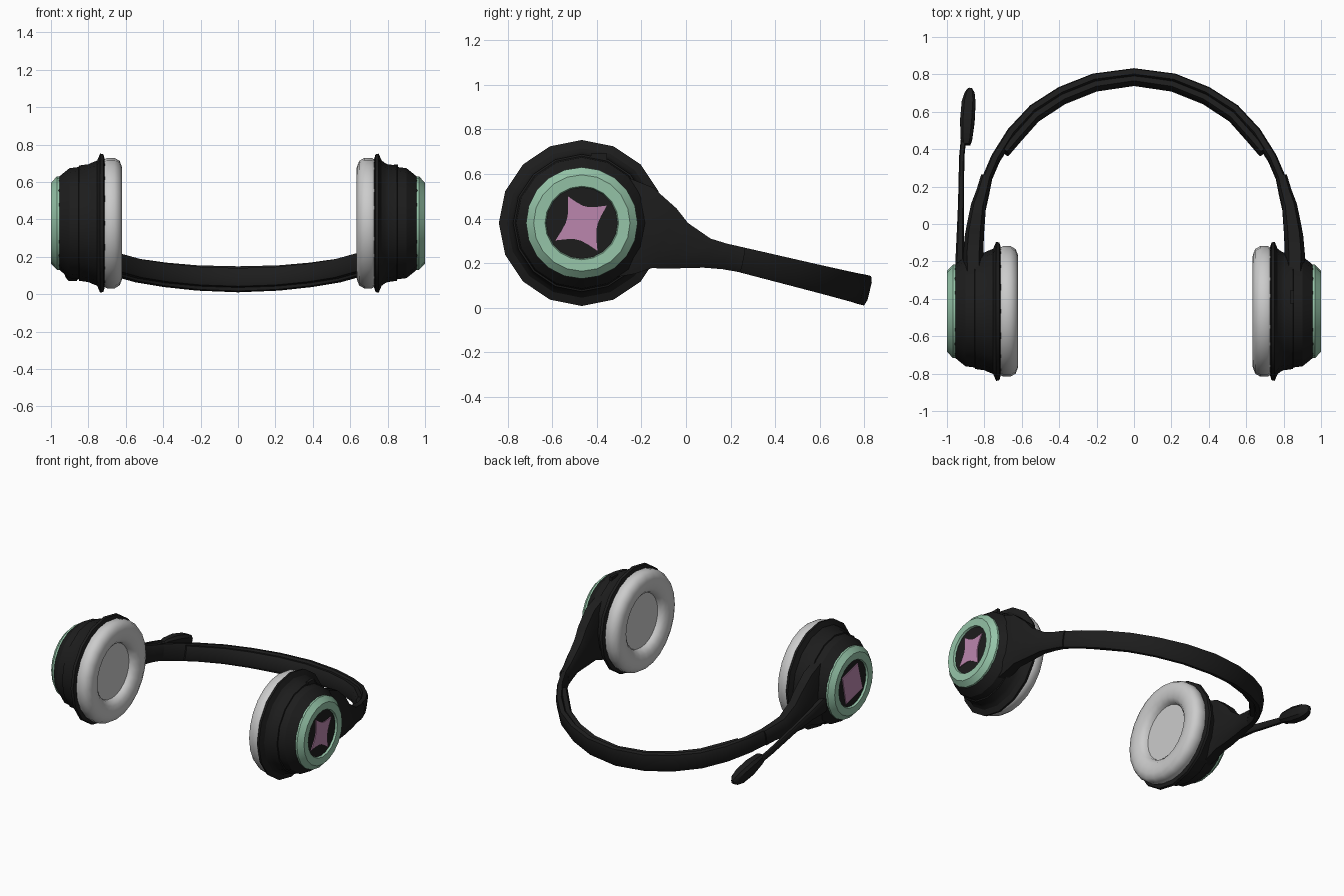
import bpy, bmesh, math
from mathutils import Vector

if "Cube" in bpy.data.objects:
    bpy.data.objects.remove(bpy.data.objects["Cube"])

CY, CZ = -0.467, 0.38          # ear cup axis (runs along x)
UP = Vector((0, 0.235, 0.972))  # headband leans along this direction


def material(name, col):
    m = bpy.data.materials.new(name)
    m.diffuse_color = (*col, 1)
    m.use_nodes = True
    m.node_tree.nodes["Principled BSDF"].inputs["Base Color"].default_value = m.diffuse_color
    return m


BLACK = material("black", (0.012, 0.012, 0.012))
GREEN = material("green", (0.30, 0.55, 0.39))
PINK = material("pink", (0.50, 0.24, 0.42))


def finish(name, bm, mat=None, angle=35):
    bmesh.ops.remove_doubles(bm, verts=bm.verts, dist=1e-5)
    bmesh.ops.recalc_face_normals(bm, faces=bm.faces)
    me = bpy.data.meshes.new(name)
    bm.to_mesh(me)
    bm.free()
    ob = bpy.data.objects.new(name, me)
    bpy.context.collection.objects.link(ob)
    if mat:
        me.materials.append(mat)
    bpy.ops.object.select_all(action='DESELECT')
    ob.select_set(True)
    bpy.context.view_layer.objects.active = ob
    bpy.ops.object.shade_smooth_by_angle(angle=math.radians(angle))
    return ob


def bridge(bm, rings, caps):
    for a, b in zip(rings, rings[1:]):
        n = len(a)
        for i in range(n):
            bm.faces.new((a[i], a[(i + 1) % n], b[(i + 1) % n], b[i]))
    if caps:
        bm.faces.new(rings[0])
        bm.faces.new(rings[-1])


def revolve(name, s, profile, n, mat=None, caps=True, angle=35):
    """Spin an (x, radius) profile round the ear cup axis."""
    bm = bmesh.new()
    rings = [[bm.verts.new((s * x, CY + r * math.cos(2 * math.pi * i / n),
                            CZ + r * math.sin(2 * math.pi * i / n))) for i in range(n)]
             for x, r in profile]
    bridge(bm, rings, caps)
    return finish(name, bm, mat, angle)


OCT = [(1, .6), (.6, 1), (-.6, 1), (-1, .6), (-1, -.6), (-.6, -1), (.6, -1), (1, -.6)]


def loft(name, secs, mat, shape=OCT):
    """Skin sections (x, y, z, half thickness, half height) along a path."""
    bm = bmesh.new()
    rings = []
    for i, (x, y, z, t, h) in enumerate(secs):
        a, b = secs[max(i - 1, 0)], secs[min(i + 1, len(secs) - 1)]
        tan = (Vector(b[:3]) - Vector(a[:3])).normalized()
        side = tan.cross(UP).normalized()
        up = side.cross(tan)
        c = Vector((x, y, z))
        rings.append([bm.verts.new(c + side * u * t + up * v * h) for u, v in shape])
    bridge(bm, rings, True)
    return finish(name, bm, mat)


def both_ways(half):
    return [(-x, *r) for x, *r in reversed(half[1:])] + half


def band_z(y):
    return 0.217 - 0.245 * (y - 0.24)


# headband: outer strap, plus the thicker inner cushion strip
strap = [(0, .80), (.215, .772), (.392, .702), (.54, .608), (.655, .485), (.74, .35), (.787, .24)]
loft("headband", both_ways([(x, y, band_z(y), .024, .068 - .002 * i)
                            for i, (x, y) in enumerate(strap)]), BLACK)
strip = [(0, .768), (.205, .738), (.38, .668), (.525, .573), (.63, .455), (.69, .385)]
loft("headband_cushion", both_ways([(x, y, band_z(y), .024, .05) for x, y in strip]), BLACK)

for s, side in ((1, "right"), (-1, "left")):
    d = 0 if s > 0 else -0.015  # left pad sits slightly further in
    # arm flaring from the strap into the cup
    arm = [(.788, .25, .215, .030, .056), (.808, .17, .231, .034, .058),
           (.832, .09, .246, .040, .067), (.848, -.03, .279, .047, .108),
           (.855, -.10, .312, .051, .145), (.86, -.19, .345, .054, .198),
           (.86, -.34, .365, .05, .24)]
    loft(side + "_arm", [(s * x, *r) for x, *r in arm], BLACK)
    # flange behind the pad and stepped cup shell
    revolve(side + "_cup", s,
            [(.715 + d, .30), (.735 + d, .368), (.752 + d, .372), (.768 + d, .335), (.785, .322),
             (.80, .315), (.85, .308), (.852, .30), (.90, .294), (.912, .285), (.96, .246),
             (.975, .17)], 16, BLACK, angle=25)
    # soft ring cushion with a recessed speaker disc
    pad = [(.742, .30), (.738, .335), (.715, .349), (.675, .349), (.648, .333), (.635, .30),
           (.634, .265), (.643, .225), (.665, .198), (.695, .19)]
    revolve(side + "_ear_cushion", s, [(x + d, r) for x, r in pad], 24, caps=False, angle=60)
    revolve(side + "_speaker_disc", s, [(.70 + d, .20), (.685 + d, .192)], 24)
    # green trim ring and inset cover
    revolve(side + "_trim_ring", s,
            [(.955, .25), (.968, .25), (1, .216), (.998, .165), (.978, .158)], 20, GREEN, False, 20)
    revolve(side + "_cover_disc", s, [(.97, .165), (.984, .165)], 20, BLACK)
    # pink four-cornered inlay: curved sides on the right, straight on the left
    corners = [(-.53, .50), (-.355, .458), (-.397, .255), (-.585, .302)]
    bm = bmesh.new()
    pts = []
    for i in range(4):
        a, b = Vector(corners[i]), Vector(corners[(i + 1) % 4])
        for k in range(5):
            f = k / 5
            p = a.lerp(b, f)
            bow = 0.75 if s > 0 else 0.0
            pts.append(p.lerp(Vector((CY, CZ)), bow * f * (1 - f) * 1.4))
    rings = [[bm.verts.new((s * x, *p)) for p in pts] for x in (.98, .99)]
    bridge(bm, rings, True)
    finish(side + "_inlay", bm, PINK, 20)

# small control slider on top of the right cup
bm = bmesh.new()
bmesh.ops.create_cube(bm, size=1)
for v in bm.verts:
    v.co = (.845 + v.co.x * .02, -.39 + v.co.y * .07, .68 + v.co.z * .025)
finish("volume_slider", bm, BLACK)

# microphone boom and capsule on the left
loft("microphone_boom", [(-.925, -.30, .32, .02, .06), (-.932, -.20, .305, .023, .05),
                         (-.929, -.08, .285, .020, .034), (-.925, .10, .25, .016, .024),
                         (-.921, .36, .19, .014, .02), (-.912, .45, .168, .014, .02)], BLACK)
loft("microphone_capsule", [(-.897, .425, .172, .022, .022), (-.896, .45, .166, .030, .036),
                            (-.891, .55, .142, .039, .05), (-.884, .65, .117, .037, .047),
                            (-.878, .70, .106, .026, .034), (-.876, .725, .10, .010, .014)], BLACK)
